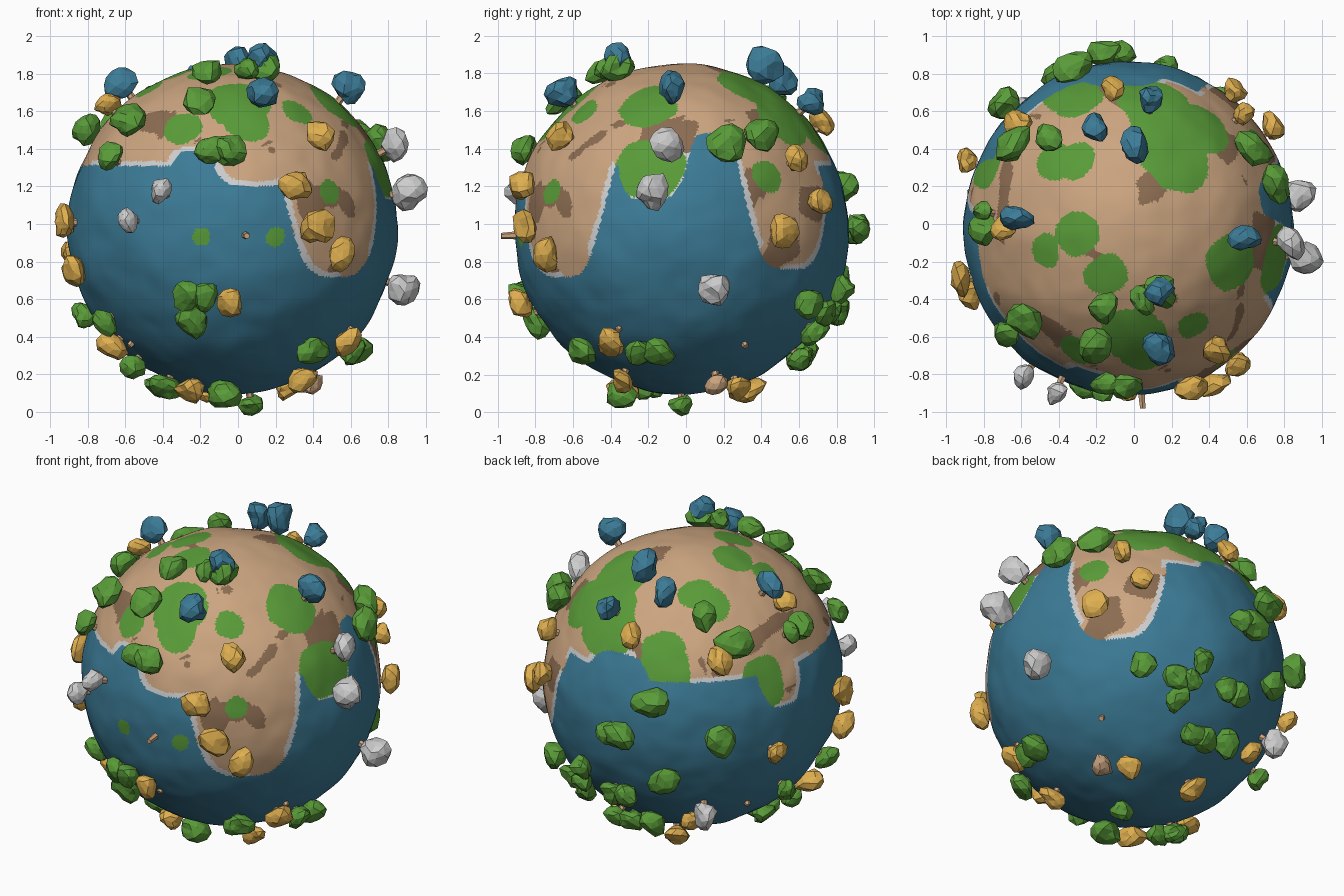
import bpy, bmesh, math, random
from mathutils import Vector, Matrix, noise

if "Cube" in bpy.data.objects:
    bpy.data.objects.remove(bpy.data.objects["Cube"])

random.seed(7)
C = Vector((-0.03, -0.025, 0.975))   # globe centre
R = 0.876


def mat(name, rgb):
    m = bpy.data.materials.new(name)
    m.diffuse_color = (*rgb, 1)
    m.use_nodes = True
    m.node_tree.nodes["Principled BSDF"].inputs["Base Color"].default_value = m.diffuse_color
    return m


MATS = [mat("sea_blue", (.045, .2, .31)), mat("sand_tan", (.6, .375, .215)),
        mat("soil_brown", (.26, .15, .083)), mat("leaf_green", (.1, .33, .04)),
        mat("shore_grey", (.62, .62, .62)), mat("autumn_yellow", (.74, .43, .08))]
SEA, TAN, BROWN, GREEN, GREY, YELLOW = range(6)

# Placement helper: flat position in a view -> direction from the globe centre
VIEWS = {"front": ((1, 0, 0), (0, 0, 1), (0, -1, 0)),
         "right": ((0, 1, 0), (0, 0, 1), (1, 0, 0)),
         "back": ((-1, 0, 0), (0, 0, 1), (0, 1, 0)),
         "top": ((1, 0, 0), (0, 1, 0), (0, 0, 1))}


def place(view, a, b, r):
    ax, up, to = (Vector(v) for v in VIEWS[view])
    a, b = a - C.dot(ax), b - C.dot(up)
    return (ax * a + up * b + to * math.sqrt(max(0, r * r - a * a - b * b))).normalized()


def polar(az, lat):
    az, lat = math.radians(az), math.radians(lat)
    return Vector((math.sin(az) * math.cos(lat), -math.cos(az) * math.cos(lat), math.sin(lat)))


# Coastline: rounded capes and bays (azimuth, half width, shore height)
LOBES = [(8, 15, 1.2), (41, 24, .72), (79, 13, 1.13), (102, 10, 1.48),
         (132, 21, .76), (182, 15, 1.42), (254, 11, 1.1), (345, 9, 1.39)]


def coast(az):
    z = 1.31
    for mid, half, shore in LOBES:
        t = abs((az - mid + 180) % 360 - 180) / half
        if t < 1:
            h = 1.31 + (shore - 1.31) * (1 - t ** 4)
            z = h if abs(h - 1.31) > abs(z - 1.31) else z
    return z


# Main meadows (across, up, radius); soil patches come from noise
MEADOWS = {"top": [(-.3, .65, .13), (-.42, .33, .11), (-.3, .34, .11), (-.3, -.06, .12),
                   (-.48, -.14, .09), (-.15, -.27, .11), (0, -.58, .17), (.22, .36, .2),
                   (.36, .5, .17), (.1, .6, .16), (.52, -.2, .16), (.73, -.25, .11)],
           "front": [(-.3, 1.51, .1), (.06, 1.54, .12), (.32, 1.6, .09), (.49, 1.17, .06)],
           "right": [(-.2, 1.3, .18), (.42, 1.25, .09), (.65, 1.52, .2)],
           "back": [(.35, 1.35, .17), (.78, 1.27, .15)]}
meadows = [(place(v, a, b, R), r / R) for v, rows in MEADOWS.items() for a, b, r in rows]
islets = [(place("front", x, .93, R), .06) for x in (-.2, .2)]


def inside(d, group, wob):
    return any((d - c).length < r * (1 + wob) for c, r in group)


def ground_colour(d):
    wob = .25 * noise.noise(d * 6)
    z = C.z + R * d.z
    az = math.degrees(math.atan2(d.x, -d.y)) % 360
    if z < coast(az):
        return GREEN if inside(d, islets, wob) else SEA
    if inside(d, meadows, wob):
        return GREEN
    step = 1.8 / max(.3, math.sqrt(1 - d.z * d.z))
    shore = max(coast(az), coast(az + step), coast(az - step))
    if z < shore + .025 and noise.noise(d * 2.5) > -.25:
        return GREY
    # Soil is denser low on the capes and beside the meadows, sparse near the pole
    rich = .22 * (z < 1.2) + .1 * (z < 1.55) + .12 * inside(d, meadows, .4)
    return BROWN if noise.noise(d * 4) + rich > .42 else TAN


# Globe with gentle swells
bm = bmesh.new()
bmesh.ops.create_icosphere(bm, subdivisions=7, radius=1)
for f in bm.faces:
    f.material_index = ground_colour(f.calc_center_median().normalized())
    f.smooth = True
for v in bm.verts:
    d = v.co.normalized()
    v.co = C + d * (R + .012 * noise.noise(d * 3.5) + .004 * noise.noise(d * 8))
    v.co.y += .012 * d.y


def finish(bm, name):
    me = bpy.data.meshes.new(name)
    bm.to_mesh(me)
    bm.free()
    for m in MATS:
        me.materials.append(m)
    bpy.context.collection.objects.link(bpy.data.objects.new(name, me))


finish(bm, "globe")


def make_plant(name, d, dist, crown=None, size=1):
    """Trunk plus a softly faceted crown standing out from the globe."""
    bm = bmesh.new()
    turn = d.to_track_quat('Z', 'Y').to_matrix().to_4x4()
    base = R - .04
    bmesh.ops.create_cone(bm, cap_ends=True, segments=6, radius1=.024, radius2=.016,
                          depth=dist - base,
                          matrix=Matrix.Translation((0, 0, (dist + base) / 2)))
    trunk = set(bm.faces)
    if crown is not None:
        ball = bmesh.ops.create_icosphere(bm, subdivisions=2, radius=1)["verts"]
        seed = Vector([random.uniform(-50, 50) for _ in range(3)])
        tall = 1.0 if crown in (SEA, GREY) else .72
        lean = random.uniform(.75, 1.1)
        for v in ball:
            g = 1 + .5 * noise.noise(v.co * .9 + seed)
            v.co *= g * .083 * size
            v.co.x *= lean
            v.co.z = v.co.z * tall + dist
    for f in bm.faces:
        f.material_index = TAN if f in trunk else crown
    bmesh.ops.transform(bm, matrix=Matrix.Translation(C) @ turn, verts=bm.verts)
    finish(bm, name)


LABEL = {SEA: "blue", GREY: "grey", TAN: "tan", YELLOW: "yellow", GREEN: "green"}
count = 0


def tree(crown, d, size):
    global count
    count += 1
    reach = .975 if crown in (SEA, GREY) else .94
    make_plant(f"{LABEL[crown]}_tree_{count}", d, reach, crown, size)


# Trees: crown colour -> view -> (across, up)
TREES = {
    SEA: {"top": [(0, .4), (.58, -.08), (.13, -.64), (.13, -.35), (-.2, .5), (.09, .65),
                  (-.61, .03)]},
    GREY: {"right": [(-.18, 1.17), (-.1, 1.41), (.15, .67)],
           "front": [(-.41, 1.17), (-.58, 1.02)]},
    YELLOW: {"front": [(.45, 1.47), (.32, 1.21), (.43, .98), (.56, .84), (-.04, .58),
                       (-.72, 1.66), (-.94, 1.01), (-.89, .75), (-.68, .34), (.35, .16),
                       (.59, .36), (-.25, .1)],
             "right": [(.52, .95), (.6, 1.35), (.72, 1.12), (.28, .12)],
             "top": [(-.11, .74), (-.63, .55)],
             "back": [(.44, .35), (.9, .84)]},
    GREEN: {"front": [(-.69, 1.36), (-.18, .61), (-.26, .48), (-.73, .47), (-.57, .23),
                      (-.39, .12), (-.08, .08), (.62, .31), (.4, .32), (-.05, 1.41)],
            "top": [(-.33, .85), (-.16, .94), (-.73, .68), (-.47, .47), (-.66, .43),
                    (-.82, -.03), (-.6, -.52), (-.17, -.45), (-.22, -.66), (.14, -.37),
                    (.65, .41), (.77, .22)],
            "right": [(.85, .65), (.78, .52), (.67, .57), (-.14, .31), (.7, .42), (.62, .27)],
            "back": [(.41, .7), (.13, .53), (.2, .3), (.84, .5)]}}
for crown, views in TREES.items():
    for view, spots in views.items():
        for i, (a, b) in enumerate(spots):
            big = 1.2 if i == 0 and crown in (SEA, GREY) else random.uniform(.88, 1.08)
            if view == "front" and crown == GREY:
                big = .8
            if crown == GREEN and view == "top":
                big += .15
            d = place(view, a, b, .955)
            tree(crown, d, big)
            # Woods grow in clumps: some green trees get a close neighbour
            if crown == GREEN and i % 4 == 1:
                side = d.cross(Vector((0, 0, 1))).normalized()
                tree(GREEN, (d + side * .1).normalized(), .9)

# Few odd trees low at the back and underneath
tree(GREEN, polar(90, -84), .9)
tree(YELLOW, polar(200, -66), 1)
tree(TAN, place("right", .17, .14, .955), .9)
tree(GREY, polar(220, -32), 1)

# Bare stumps
make_plant("long_stump", place("front", .04, .94, R), .96)
for i in range(6):
    make_plant(f"stump_{i}", polar(60 * i + 2, -30 - 7 * (i % 3)), .9)
